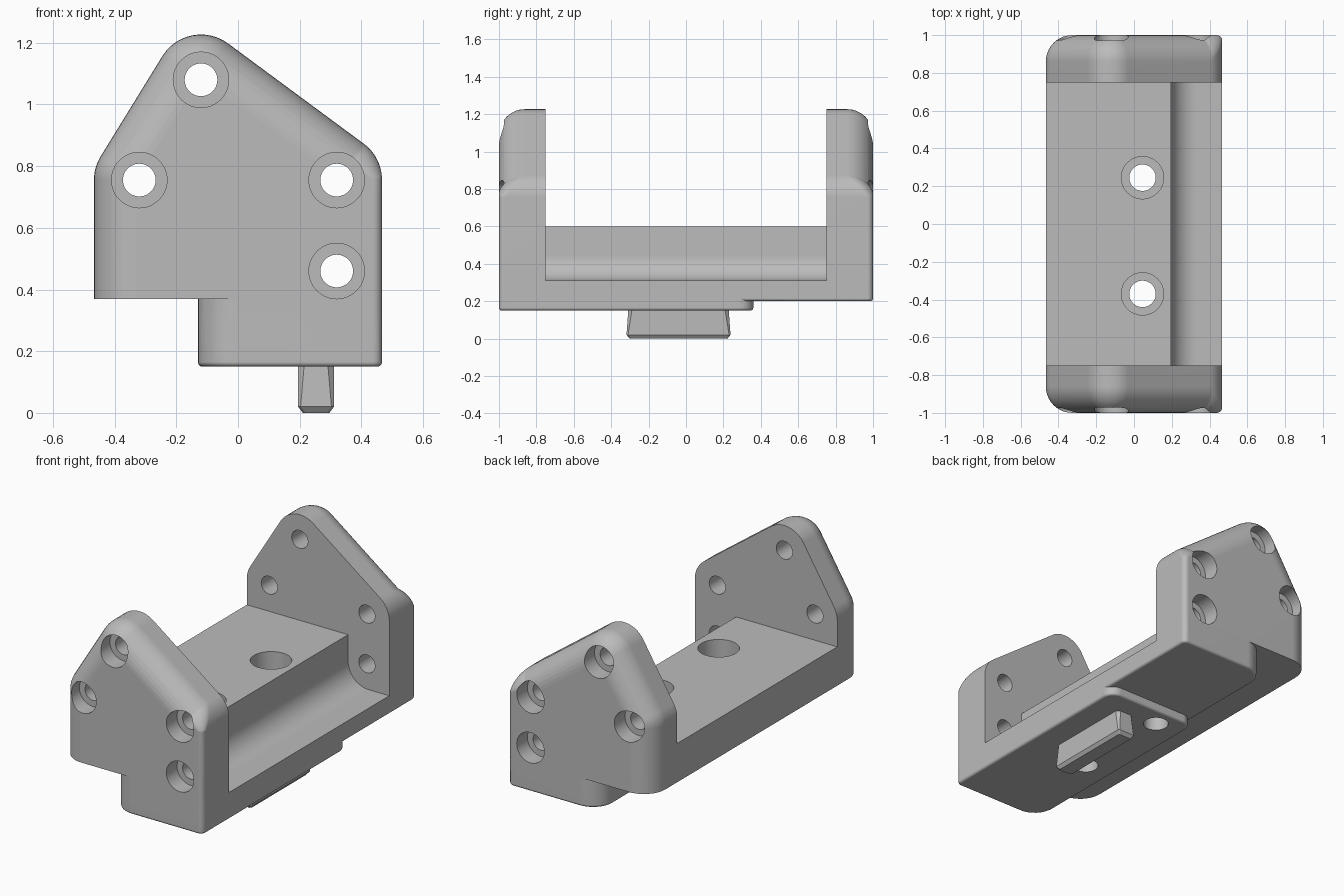
import bpy, bmesh
from math import sin, cos, pi, radians, atan2
from mathutils import Matrix, Vector

cube = bpy.data.objects.get("Cube")
if cube:
    bpy.data.objects.remove(cube, do_unlink=True)

grey = bpy.data.materials.new("plain grey")
grey.use_nodes = True
grey.diffuse_color = (0.5, 0.5, 0.5, 1)
grey.node_tree.nodes["Principled BSDF"].inputs["Base Color"].default_value = (0.5, 0.5, 0.5, 1)


def finish(name, bm):
    bmesh.ops.recalc_face_normals(bm, faces=bm.faces)
    mesh = bpy.data.meshes.new(name)
    bm.to_mesh(mesh)
    bm.free()
    mesh.materials.append(grey)
    obj = bpy.data.objects.new(name, mesh)
    bpy.context.collection.objects.link(obj)
    return obj


def loft(name, rings):
    """Skin closed rings of equal length and cap both ends."""
    bm = bmesh.new()
    loops = [[bm.verts.new(p) for p in ring] for ring in rings]
    n = len(loops[0])
    for a, b in zip(loops, loops[1:]):
        for i in range(n):
            j = (i + 1) % n
            bm.faces.new((a[i], a[j], b[j], b[i]))
    bm.faces.new(loops[0])
    bm.faces.new(loops[-1])
    return finish(name, bm)


def cylinder(name, centre, radius, length, along_y):
    bm = bmesh.new()
    turn = Matrix.Rotation(pi / 2, 4, "X") if along_y else Matrix()
    bmesh.ops.create_cone(bm, cap_ends=True, segments=48, radius1=radius, radius2=radius,
                          depth=length, matrix=Matrix.Translation(centre) @ turn)
    return finish(name, bm)


def combine(target, other, operation):
    mod = target.modifiers.new("combine", "BOOLEAN")
    mod.operation, mod.solver, mod.object = operation, "EXACT", other
    bpy.context.view_layer.objects.active = target
    bpy.ops.object.modifier_apply(modifier=mod.name)
    bpy.data.objects.remove(other, do_unlink=True)


def rounded(x0, x1, y0, y1, radii, z, inset=0.0, steps=8):
    """Rounded rectangle; radii run counter-clockwise from the (x1, y1) corner."""
    ring = []
    corners = ((x1, y1, -1, -1), (x0, y1, 1, -1), (x0, y0, 1, 1), (x1, y0, -1, 1))
    for k, ((x, y, sx, sy), r) in enumerate(zip(corners, radii)):
        for i in range(steps + 1):
            a = (k + i / steps) * pi / 2
            ring.append((x + sx * r + (r - inset) * cos(a), y + sy * r + (r - inset) * sin(a), z))
    return ring


def block(name, y1, radii, z0, z1, bevel=0.015):
    rings = []
    for i in range(5):
        t = i / 4 * pi / 2
        rings.append(rounded(-0.13, 0.467, -1, y1, radii, z0 + bevel * (1 - sin(t)), bevel * (1 - cos(t))))
    rings = rings[::-1] + [rounded(-0.13, 0.467, -1, y1, radii, z1)]
    return loft(name, rings)


# Bracket outline: arcs around the bolt centres, with the end fillet radius at each point
LEFT, TOP, RIGHT, LOW = (-0.32, 0.755), (-0.12, 1.08), (0.32, 0.755), (0.32, 0.46)
ARC, BIG, SMALL = 0.147, 0.14, 0.03


def slope_normal(a, b):
    return atan2(b[0] - a[0], a[1] - b[1])


a1, a2 = slope_normal(LEFT, TOP), slope_normal(TOP, RIGHT)
outline = [(-0.467, 0.37, pi, BIG)]
for centre, start, end in ((LEFT, pi, a1), (TOP, a1, a2), (RIGHT, a2, 0)):
    for i in range(13):
        f = i / 12
        a = start + (end - start) * f
        fillet = BIG + (SMALL - BIG) * f if centre is RIGHT else BIG
        outline.append((centre[0] + ARC * cos(a), centre[1] + ARC * sin(a), a, fillet))
outline.append((0.467, 0.37, 0, SMALL))

# Full-length body with filleted ends
half = []
for i in range(11):
    t = i / 10 * pi / 2
    half.append([(x - cos(a) * r * (1 - cos(t)), 1 - r * (1 - sin(t)), z - sin(a) * r * (1 - cos(t)))
                 for x, z, a, r in outline])
front = [[(x, -y, z) for x, y, z in ring] for ring in half]
body = loft("mounting_bracket", front[::-1] + half)

# Lower base and the raised pad beneath it
combine(body, block("base", 1, (SMALL, 0.13, 0.13, SMALL), 0.2, 0.38), "UNION")
combine(body, block("pad", 0.36, (0.07, 0.07, 0.13, SMALL), 0.15, 0.23), "UNION")

# Channel between the end plates, with a rounded step
profile = [(-0.7, 0.6), (0.197, 0.6)]
for i in range(13):
    a = pi + i / 12 * pi / 2
    profile.append((0.332 + 0.135 * cos(a), 0.445 + 0.135 * sin(a)))
profile += [(0.7, 0.31), (0.7, 1.5), (-0.7, 1.5)]
combine(body, loft("channel", [[(x, y, z) for x, z in profile] for y in (-0.75, 0.75)]), "DIFFERENCE")

# Counterbored bolt holes through both end plates
for x, z in (LEFT, TOP, RIGHT, LOW):
    combine(body, cylinder("bolt_hole", (x, 0, z), 0.053, 2.4, True), "DIFFERENCE")
    for side in (-1, 1):
        combine(body, cylinder("bolt_recess", (x, side * 1.0, z), 0.09, 0.2, True), "DIFFERENCE")

# Counterbored holes down through the floor
for y in (0.245, -0.37):
    combine(body, cylinder("floor_hole", (0.045, y, 0.4), 0.07, 1, False), "DIFFERENCE")
    combine(body, cylinder("floor_recess", (0.045, y, 0.55), 0.112, 0.4, False), "DIFFERENCE")


# Locating key under the pad, with chamfered corners and tip
def key_ring(z, hx, hy, c):
    pts = ((hx, hy - c), (hx - c, hy), (c - hx, hy), (-hx, hy - c),
           (-hx, c - hy), (c - hx, -hy), (hx - c, -hy), (hx, c - hy))
    return [(0.253 + x, -0.04 + y, z) for x, y in pts]


loft("locating_key", [key_ring(0, 0.043, 0.262, 0.008), key_ring(0.02, 0.058, 0.278, 0.008),
                      key_ring(0.16, 0.058, 0.268, 0.02)])

# Smooth the bracket's fillets while keeping its flats crisp
bpy.ops.object.select_all(action="DESELECT")
body.select_set(True)
bpy.context.view_layer.objects.active = body
bpy.ops.object.shade_smooth_by_angle(angle=radians(30))
weighted = body.modifiers.new("even_shading", "WEIGHTED_NORMAL")
weighted.keep_sharp = True
